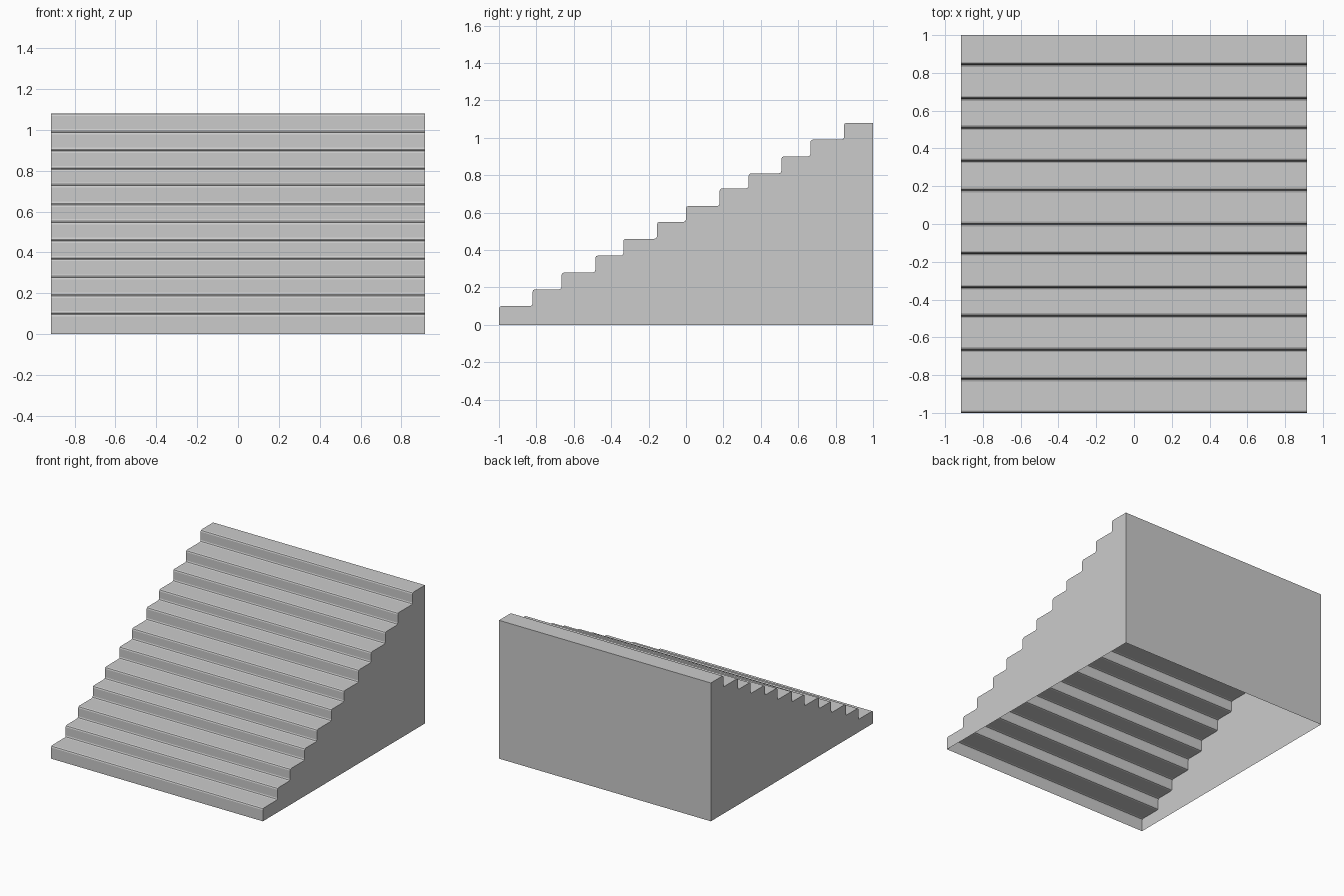
import bpy, bmesh
from mathutils import Vector

if "Cube" in bpy.data.objects:
    bpy.data.objects.remove(bpy.data.objects["Cube"])

HALF_W = 0.915
R = 0.013
risers = [-1, -0.82, -0.665, -0.485, -0.335, -0.155, 0, 0.18, 0.335, 0.51, 0.665, 0.845]
treads = [0.10, 0.19, 0.28, 0.37, 0.46, 0.55, 0.635, 0.73, 0.81, 0.90, 0.99, 1.08]


def rounded(prev, corner, nxt):
    """Small eased corner made of three points."""
    a = corner + (prev - corner).normalized() * R
    b = corner + (nxt - corner).normalized() * R
    return [a, corner * 0.42 + (a + b) * 0.29, b]


# Stepped side profile (y, z): floor, risers and treads, back
raw = [Vector((-1, 0))]
z = 0
for y, top in zip(risers, treads):
    if z:
        raw.append(Vector((y, z)))
    raw.append(Vector((y, top)))
    z = top
raw += [Vector((1, z)), Vector((1, 0))]

profile = [raw[0]]
for i in range(1, len(raw) - 2):
    profile += rounded(raw[i - 1], raw[i], raw[i + 1])
profile += raw[-2:]

# Thin shell: steps, back wall and both side walls, open underneath
bm = bmesh.new()
left = [bm.verts.new((-HALF_W, p.x, p.y)) for p in profile]
right = [bm.verts.new((HALF_W, p.x, p.y)) for p in profile]
for i in range(len(profile) - 1):
    bm.faces.new((left[i], right[i], right[i + 1], left[i + 1]))
bm.faces.new(left)
bm.faces.new(right[::-1])
bm.normal_update()

mesh = bpy.data.meshes.new("staircase")
bm.to_mesh(mesh)
bm.free()
stairs = bpy.data.objects.new("staircase", mesh)
bpy.context.collection.objects.link(stairs)
